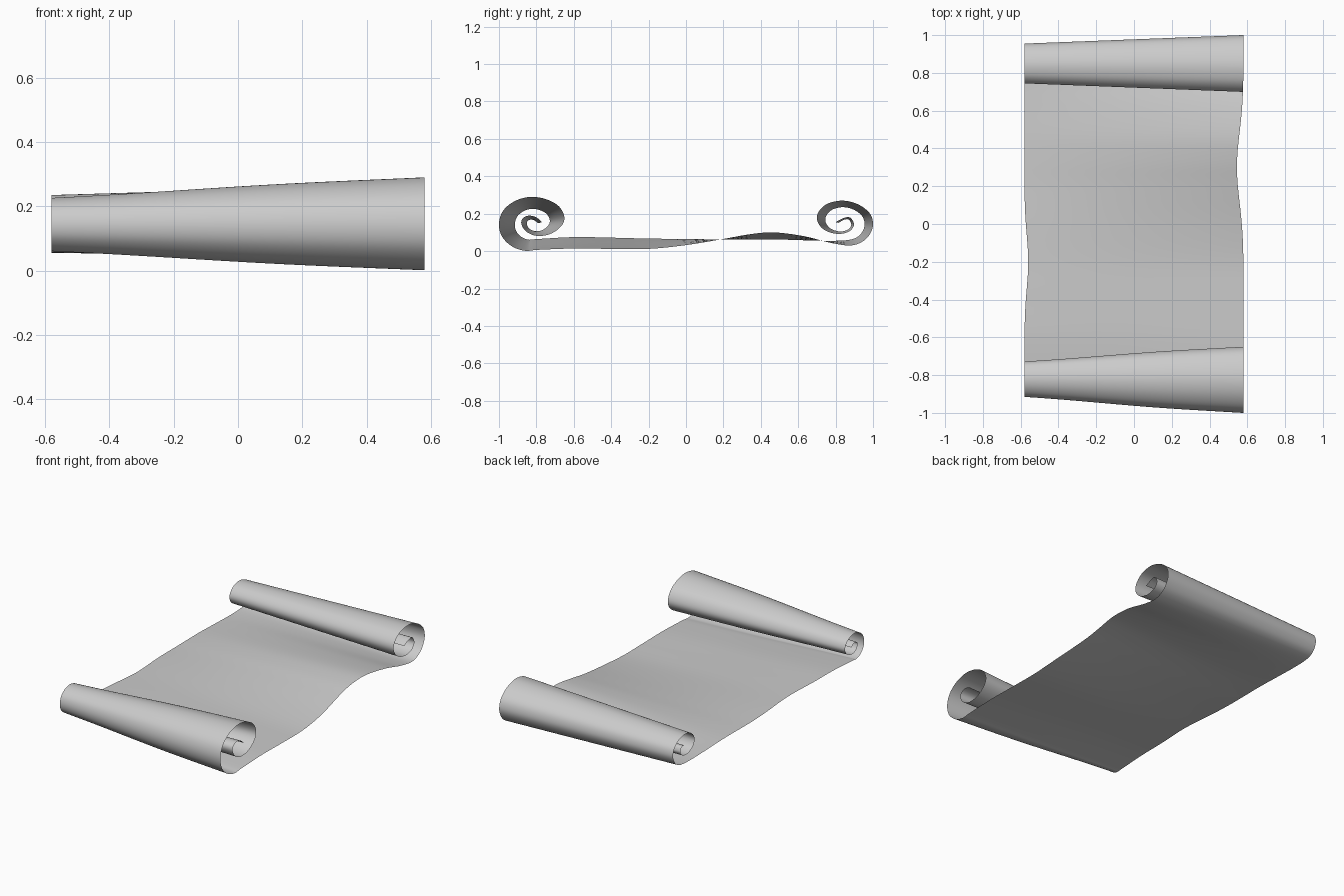
import bpy, bmesh, math

if "Cube" in bpy.data.objects:
    bpy.data.objects.remove(bpy.data.objects["Cube"])

HALF = 0.58

# Spiral profiles (y, z) at the wide end, x = +HALF
front_roll = [(-.77, .155), (-.80, .18), (-.84, .19), (-.873, .175), (-.88, .145),
              (-.855, .105), (-.80, .082), (-.73, .09), (-.67, .13), (-.65, .18),
              (-.68, .24), (-.75, .278), (-.83, .29), (-.91, .27), (-.975, .22),
              (-1, .15), (-.985, .08), (-.93, .025), (-.86, .002), (-.79, .007)]
back_roll = [(.88, .03), (.95, .055), (.988, .10), (1, .15), (.98, .205), (.92, .25),
             (.84, .27), (.76, .255), (.712, .215), (.70, .17), (.725, .125), (.77, .10),
             (.825, .092), (.875, .107), (.898, .14), (.88, .178), (.845, .178), (.80, .155)]
# Flat sheet between the rolls: y, z at wide end, z at narrow end
sheet = [(-.6, .014, .075), (-.4, .012, .072), (-.2, .012, .067), (0, .032, .065),
         (.2, .065, .062), (.34, .09, .063), (.47, .10, .063), (.63, .08, .058), (.77, .045, .055)]


def remap(points, y_from, y_to, z_from, z_to):
    """Shrink a roll into a new bounding box."""
    def f(v, a, b):
        return b[0] + (v - a[0]) / (a[1] - a[0]) * (b[1] - b[0])
    return [(f(y, y_from, y_to), f(z, z_from, z_to)) for y, z in points]


def smooth(points, n=5):
    """Catmull-Rom curve through the points."""
    p = [points[0]] + points + [points[-1]]
    out = []
    for i in range(1, len(p) - 2):
        for k in range(n):
            t = k / n
            out.append(tuple(
                .5 * (2 * b + (c - a) * t + (2 * a - 5 * b + 4 * c - d) * t * t
                      + (3 * b - a - 3 * c + d) * t ** 3)
                for a, b, c, d in zip(p[i - 1], p[i], p[i + 1], p[i + 2])))
    return out + [points[-1]]


wide = smooth(front_roll + [(y, z) for y, z, _ in sheet] + back_roll)
narrow = smooth(
    remap(front_roll, (-1, -.65), (-.915, -.728), (0, .29), (.06, .226))
    + [(y, z) for y, _, z in sheet]
    + remap(back_roll, (.70, 1), (.745, .955), (.03, .27), (.06, .235)))

# The front roll widens unevenly along its length, the back roll evenly
STEPS = 24


def front_blend(u):
    return u + .055 * math.sin(math.pi * u) - .04 * math.sin(2 * math.pi * u) * (1 - u)


# Parchment: loft from the narrow end to the wide end
bm = bmesh.new()
rows = []
for i in range(STEPS + 1):
    u = i / STEPS
    row = []
    for (ya, za), (yb, zb) in zip(narrow, wide):
        w = min(max(.5 - ya, 0), 1)
        t = front_blend(u) * w + u * (1 - w)
        y, z = ya + (yb - ya) * t, za + (zb - za) * t
        # gently wavy long edges
        left = -HALF + .02 * math.exp(-((y + .2) / .2) ** 2)
        right = HALF - .035 * math.exp(-((y - .3) / .26) ** 2)
        row.append(bm.verts.new((left + (right - left) * u, y, z)))
    rows.append(row)
for a, b in zip(rows, rows[1:]):
    for j in range(len(a) - 1):
        bm.faces.new((a[j], b[j], b[j + 1], a[j + 1]))
for f in bm.faces:
    f.smooth = True
mesh = bpy.data.meshes.new("parchment_scroll")
bm.to_mesh(mesh)
bm.free()
scroll = bpy.data.objects.new("parchment_scroll", mesh)
bpy.context.collection.objects.link(scroll)
